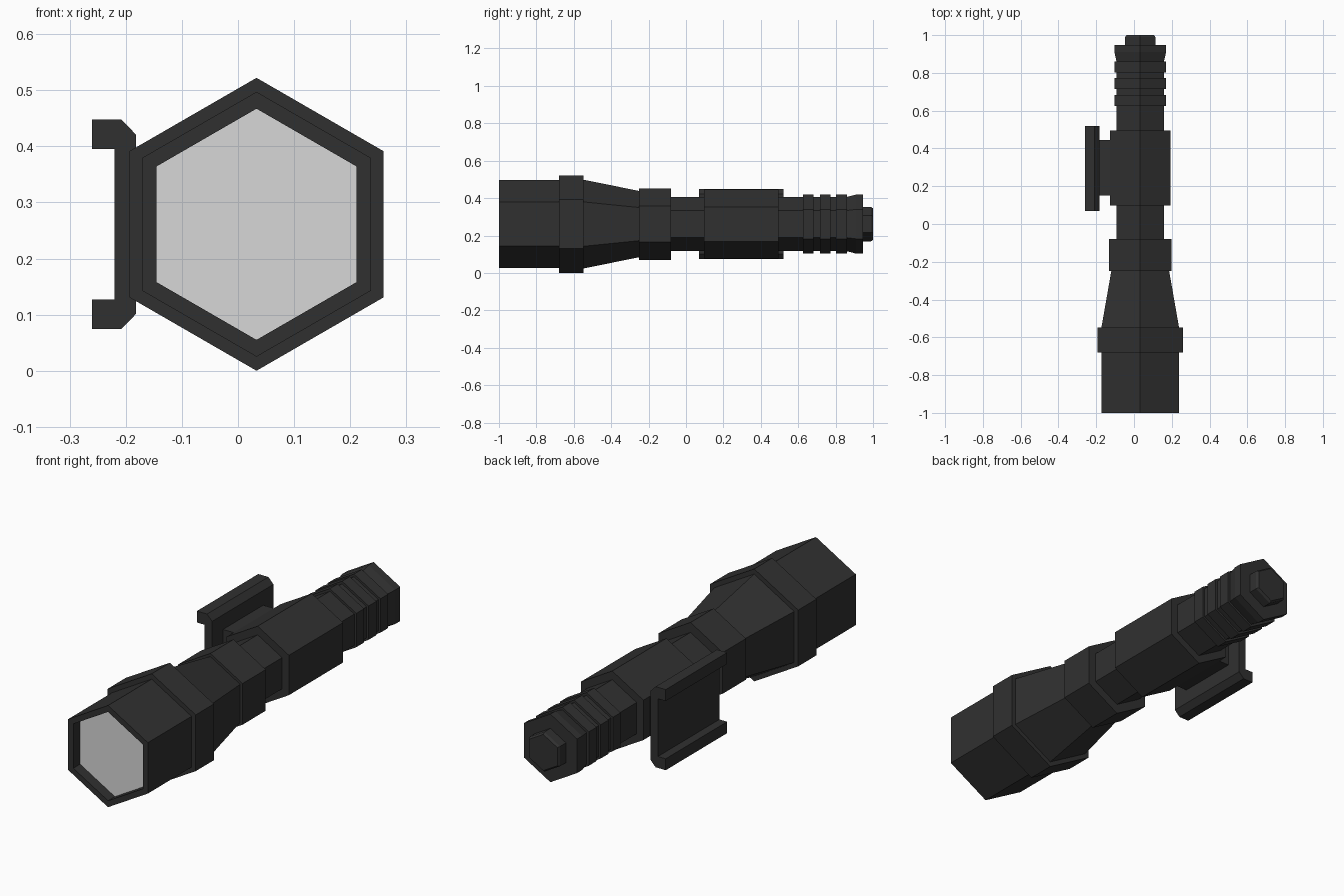
import bpy, bmesh, math

if "Cube" in bpy.data.objects:
    bpy.data.objects.remove(bpy.data.objects["Cube"])

CX, CZ = 0.033, 0.261   # axis of the hexagonal tube


def material(name, rgb):
    m = bpy.data.materials.new(name)
    m.diffuse_color = (*rgb, 1)
    m.use_nodes = True
    m.node_tree.nodes["Principled BSDF"].inputs["Base Color"].default_value = m.diffuse_color
    return m


BLACK = material("matte_black", (0.030, 0.030, 0.030))
GLASS = material("pale_grey_glass", (0.68, 0.68, 0.68))


def finish(name, bm, mat):
    bmesh.ops.recalc_face_normals(bm, faces=bm.faces)
    me = bpy.data.meshes.new(name)
    bm.to_mesh(me)
    bm.free()
    me.materials.append(mat)
    ob = bpy.data.objects.new(name, me)
    bpy.context.collection.objects.link(ob)
    return ob


def hex_lathe(name, profile, mat, cap_start=False, cap_end=False):
    """Six-sided lathe along y from (y, radius) pairs."""
    bm = bmesh.new()
    rings = []
    for y, r in profile:
        rings.append([bm.verts.new((CX + r * math.cos(a), y, CZ + r * math.sin(a)))
                      for a in (math.radians(90 + 60 * k) for k in range(6))])
    for a, b in zip(rings, rings[1:]):
        for i in range(6):
            j = (i + 1) % 6
            bm.faces.new((a[i], a[j], b[j], b[i]))
    if cap_start:
        bm.faces.new(rings[0])
    if cap_end:
        bm.faces.new(rings[-1])
    return finish(name, bm, mat)


def extrude_y(name, outline, y0, y1, mat):
    """Prism from an xz outline."""
    bm = bmesh.new()
    face = bm.faces.new([bm.verts.new((x, y0, z)) for x, z in outline])
    new = bmesh.ops.extrude_face_region(bm, geom=[face])["geom"]
    bmesh.ops.translate(bm, vec=(0, y1 - y0, 0),
                        verts=[v for v in new if isinstance(v, bmesh.types.BMVert)])
    return finish(name, bm, mat)


# Body: hollow bezel, head ring, taper, collar, tube and grip
tube = 0.145
body = [(-0.95, 0.206), (-1.0, 0.206), (-1.0, 0.236), (-0.68, 0.236),
        (-0.68, 0.261), (-0.547, 0.261), (-0.547, 0.237), (-0.25, 0.177),
        (-0.25, 0.191), (-0.08, 0.191), (-0.08, tube), (0.097, tube),
        (0.097, 0.185), (0.494, 0.185), (0.494, tube)]
# Grip ridges
for y0 in (0.626, 0.716, 0.803):
    body += [(y0, tube), (y0, 0.157), (y0 + 0.057, 0.157), (y0 + 0.057, tube)]
# Flared tail
body += [(0.91, 0.158), (0.947, 0.158)]
hex_lathe("flashlight_body", body, BLACK, cap_end=True)

# Recessed lens
hex_lathe("lens", [(-0.95, 0.206), (-0.945, 0.206)], GLASS, True, True)

# Tail switch
hex_lathe("tail_button", [(0.946, 0.092), (0.99, 0.092), (1.0, 0.084)], BLACK, cap_end=True)

# Rail clamp: half outline mirrored about the tube axis
half = [(-0.22, 0.134), (-0.26, 0.134), (-0.26, 0.187), (-0.208, 0.187), (-0.182, 0.160)]
outline = [(x, CZ + z) for x, z in half] + [(x, CZ - z) for x, z in reversed(half)]
extrude_y("rail_clamp", outline, 0.07, 0.52, BLACK)

# Block joining the clamp to the body
extrude_y("clamp_spacer", [(-0.19, CZ - 0.092), (-0.12, CZ - 0.092),
                           (-0.12, CZ + 0.092), (-0.19, CZ + 0.092)], 0.15, 0.445, BLACK)
